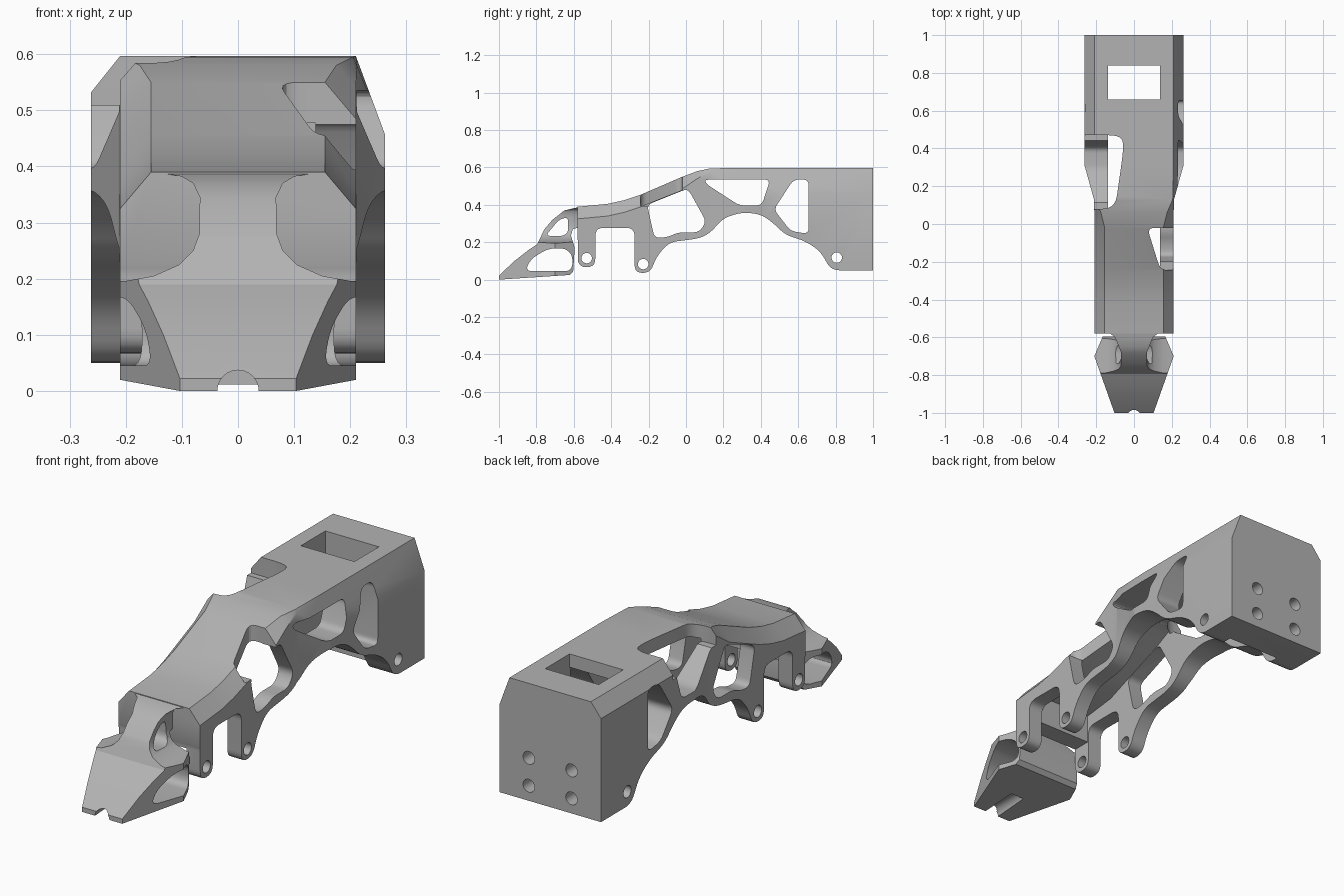
import bpy
import bmesh
import math
from mathutils import Vector

if "Cube" in bpy.data.objects:
    bpy.data.objects.remove(bpy.data.objects["Cube"], do_unlink=True)

grey = bpy.data.materials.new("plain grey")
grey.use_nodes = True
grey.diffuse_color = (0.45, 0.45, 0.45, 1)
grey.node_tree.nodes["Principled BSDF"].inputs["Base Color"].default_value = (0.45, 0.45, 0.45, 1)


def make_object(name, bm):
    bmesh.ops.recalc_face_normals(bm, faces=bm.faces[:])
    mesh = bpy.data.meshes.new(name)
    bm.to_mesh(mesh)
    bm.free()
    mesh.materials.append(grey)
    obj = bpy.data.objects.new(name, mesh)
    bpy.context.collection.objects.link(obj)
    return obj


def rounded(points, radius, steps=5):
    """Replace each corner of an outline with a small curve."""
    out = []
    for i, p in enumerate(points):
        p = Vector(p)
        before, after = Vector(points[i - 1]) - p, Vector(points[(i + 1) % len(points)]) - p
        a = p + before.normalized() * min(radius, before.length * 0.48)
        b = p + after.normalized() * min(radius, after.length * 0.48)
        for k in range(steps + 1):
            t = k / steps
            out.append(a * (1 - t) ** 2 + p * 2 * t * (1 - t) + b * t * t)
    return out


def prism(name, axis, points, low, high):
    """Extrude an outline along one axis."""
    place = {"x": lambda a, b, d: (d, a, b),
             "y": lambda a, b, d: (a, d, b),
             "z": lambda a, b, d: (a, b, d)}[axis]
    bm = bmesh.new()
    ends = [[bm.verts.new(place(a, b, d)) for a, b in points] for d in (low, high)]
    bm.faces.new(ends[0])
    bm.faces.new(ends[1])
    for i in range(len(points)):
        bm.faces.new((ends[0][i - 1], ends[0][i], ends[1][i], ends[1][i - 1]))
    return make_object(name, bm)


def circle(a, b, r, n=24):
    return [(a + r * math.cos(math.tau * i / n), b + r * math.sin(math.tau * i / n)) for i in range(n)]


def boolean(target, axis, points, low, high, operation="DIFFERENCE"):
    cutter = prism("cutter", axis, points, low, high)
    cutter.hide_render = True
    mod = target.modifiers.new("cut", "BOOLEAN")
    mod.operation = operation
    mod.solver = "EXACT"
    mod.object = cutter
    bpy.context.view_layer.objects.active = target
    bpy.ops.object.modifier_apply(modifier=mod.name)
    bpy.data.objects.remove(cutter, do_unlink=True)


def finish(obj):
    bpy.ops.object.select_all(action="DESELECT")
    obj.select_set(True)
    bpy.context.view_layer.objects.active = obj
    bpy.ops.object.shade_smooth_by_angle(angle=math.radians(28))


# Body shell: y, top height, half width, half width of top, chamfer drop at +x and -x
stations = [
    (-0.58, 0.39, 0.21, 0.155, 0.065, 0.065),
    (-0.42, 0.405, 0.21, 0.155, 0.065, 0.065),
    (-0.33, 0.425, 0.21, 0.155, 0.065, 0.065),
    (-0.24, 0.455, 0.21, 0.155, 0.065, 0.065),
    (-0.02, 0.55, 0.21, 0.155, 0.065, 0.065),
    (0.06, 0.58, 0.21, 0.175, 0.04, 0.04),
    (0.13, 0.595, 0.212, 0.205, 0.015, 0.01),
    (0.31, 0.597, 0.262, 0.21, 0.14, 0.065),
    (1.0, 0.597, 0.262, 0.21, 0.14, 0.065)]
bm = bmesh.new()
rings = []
for y, z, w, c, right, left in stations:
    section = [(-w, 0), (w, 0), (w, z - right), (c, z), (-c, z), (-w, z - left)]
    rings.append([bm.verts.new((x, y, h)) for x, h in section])
bm.faces.new(rings[0])
bm.faces.new(rings[-1])
for a, b in zip(rings, rings[1:]):
    for i in range(6):
        bm.faces.new((a[i - 1], a[i], b[i], b[i - 1]))
body = make_object("body", bm)

# Underside with two pairs of hinge legs and the arch
underside = [
    (-0.7, 0.25), (-0.578, 0.25), (-0.578, 0.067), (-0.485, 0.067), (-0.485, 0.277),
    (-0.275, 0.277), (-0.275, 0.036), (-0.19, 0.036), (-0.16, 0.12), (-0.09, 0.2),
    (0.07, 0.22), (0.13, 0.25), (0.2, 0.33), (0.3, 0.36), (0.4, 0.35), (0.47, 0.3),
    (0.53, 0.24), (0.64, 0.205), (0.72, 0.15), (0.775, 0.05), (1.3, 0.05), (1.3, -0.3), (-0.7, -0.3)]
boolean(body, "x", rounded(underside, 0.045), -0.5, 0.5)

# Hollow channel and the rectangular top slot
channel = [
    (-0.7, -0.2), (-0.7, 0.2), (-0.49, 0.2), (-0.49, 0.335), (-0.33, 0.355), (-0.24, 0.39),
    (0, 0.485), (0.06, 0.515), (0.12, 0.535), (0.84, 0.535), (0.84, -0.2)]
boolean(body, "x", channel, -0.138, 0.138)
boolean(body, "z", [(-0.138, 0.66), (0.138, 0.66), (0.138, 0.84), (-0.138, 0.84)], 0.3, 0.8)

# Side windows
front_window = [(-0.208, 0.4), (0.01, 0.487), (0.108, 0.31), (0.07, 0.253), (-0.04, 0.253),
                (-0.1, 0.227), (-0.168, 0.222)]
middle_window = [(0.1, 0.535), (0.45, 0.535), (0.405, 0.397), (0.285, 0.397), (0.11, 0.51)]
rear_window = [(0.575, 0.535), (0.655, 0.535), (0.655, 0.245), (0.56, 0.26), (0.47, 0.375)]
for window in (front_window, middle_window, rear_window):
    boolean(body, "x", rounded(window, 0.03), -0.5, 0.5)

# Openings through the top edge, one on each side
right_opening = [(0.07, -0.02), (0.4, -0.02), (0.4, -0.24), (0.14, -0.245)]
left_opening = [(-0.4, 0.08), (-0.1, 0.08), (-0.055, 0.4), (-0.065, 0.47), (-0.4, 0.47)]
boolean(body, "z", rounded(right_opening, 0.04), 0.395, 0.8)
boolean(body, "z", rounded(left_opening, 0.07), 0.51, 0.8)

# Hinge pin holes and rear mounting holes
for y, z in ((-0.531, 0.115), (-0.229, 0.083), (0.806, 0.118)):
    boolean(body, "x", circle(y, z, 0.028), -0.5, 0.5)
for x in (-0.11, 0.11):
    for z in (0.12, 0.25):
        boolean(body, "y", circle(x, z, 0.03), 0.8, 1.1)
finish(body)

# Head: side profile, narrowed in plan and pinched into a neck
profile = [
    (-1, 0), (-1, 0.022), (-0.917, 0.1), (-0.84, 0.16), (-0.795, 0.19), (-0.757, 0.27),
    (-0.714, 0.32), (-0.65, 0.37), (-0.57, 0.389), (-0.57, 0.28), (-0.605, 0.27),
    (-0.615, 0.235), (-0.595, 0.17), (-0.603, 0.045), (-0.62, 0.025)]
head = prism("head", "x", profile, -0.3, 0.3)
half_plan = [(0.1, -1.01), (0.21, -0.7), (0.165, -0.593), (0.13, -0.588), (0.11, -0.56)]
boolean(head, "z", half_plan + [(-x, y) for x, y in reversed(half_plan)], -0.2, 0.6, "INTERSECT")
half_pinch = [(0.3, -0.1), (0.3, 0.195), (0.2, 0.196), (0.15, 0.205), (0.105, 0.225), (0.08, 0.25),
              (0.069, 0.28), (0.068, 0.345), (0.08, 0.37), (0.1, 0.382), (0.16, 0.392), (0.16, 0.45)]
boolean(head, "y", half_pinch + [(-x, z) for x, z in reversed(half_pinch)], -1.2, -0.4, "INTERSECT")

# Head side window, neck hole and bottom groove
head_window = [(-0.86, 0.045), (-0.83, 0.11), (-0.74, 0.165), (-0.65, 0.17), (-0.605, 0.13),
               (-0.61, 0.045)]
neck_hole = [(-0.75, 0.235), (-0.68, 0.32), (-0.63, 0.335), (-0.63, 0.25), (-0.665, 0.232)]
boolean(head, "x", rounded(head_window, 0.04), -0.5, 0.5)
boolean(head, "x", rounded(neck_hole, 0.025), -0.5, 0.5)
boolean(head, "y", circle(0, 0, 0.037), -1.1, -0.82)
finish(head)
